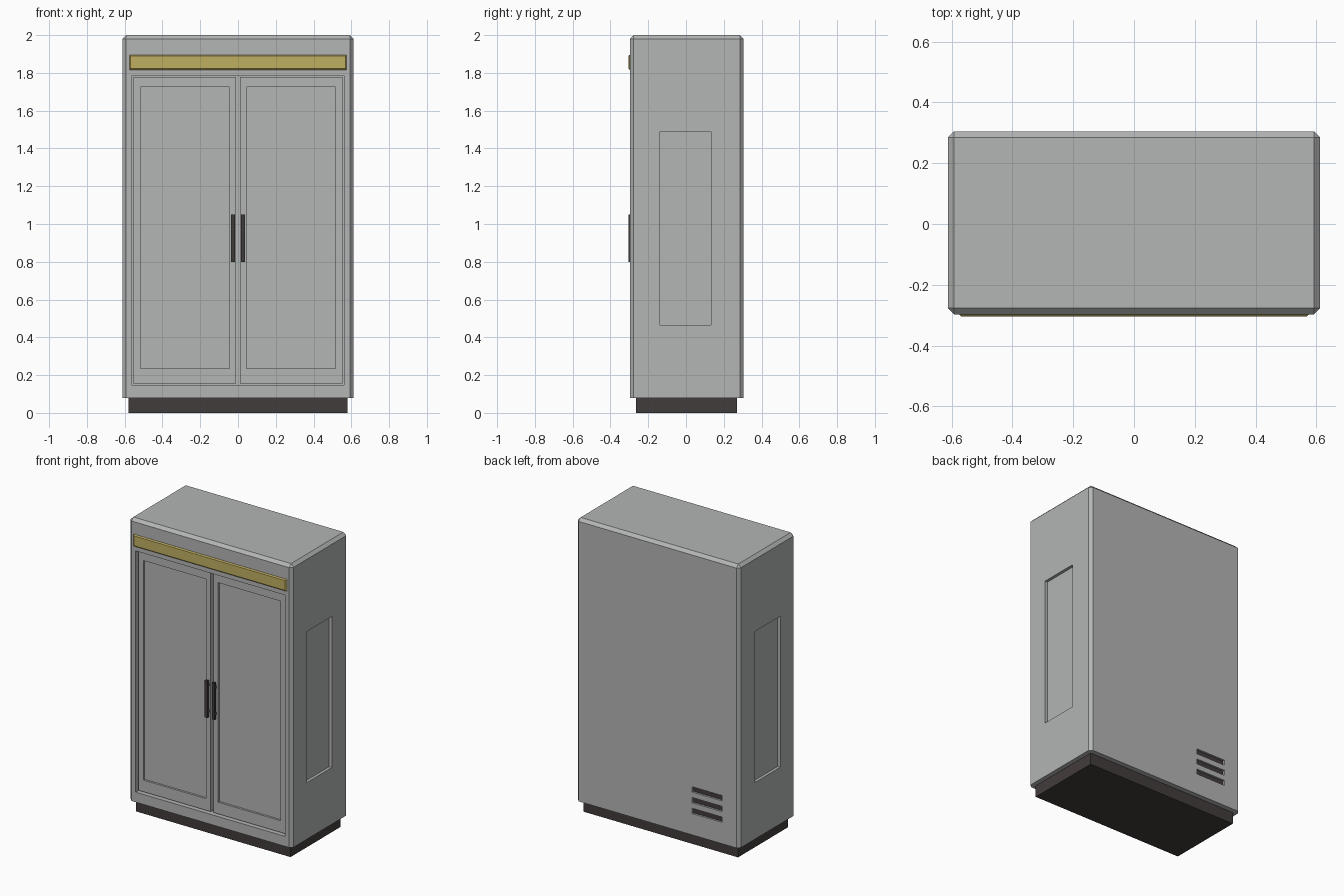
import bpy
import bmesh
from mathutils import Vector

if "Cube" in bpy.data.objects:
    bpy.data.objects.remove(bpy.data.objects["Cube"])


def material(name, colour):
    mat = bpy.data.materials.new(name)
    mat.use_nodes = True
    mat.diffuse_color = (*colour, 1)
    mat.node_tree.nodes["Principled BSDF"].inputs["Base Color"].default_value = (*colour, 1)
    return mat


GREY = material("cabinet grey", (0.45, 0.465, 0.455))
DARK = material("dark trim", (0.055, 0.045, 0.045))
GOLD = material("sign yellow", (0.53, 0.43, 0.12))


def box(name, x, y, z, mat, bevel=0, keep=None):
    """Box from (min, max) ranges; bevels the edges that pass keep(edge)."""
    bm = bmesh.new()
    bmesh.ops.create_cube(bm, size=1)
    low, high = (Vector(c) for c in zip(x, y, z))
    for v in bm.verts:
        v.co = [(low[i] + high[i]) / 2 + v.co[i] * (high[i] - low[i]) for i in range(3)]
    if bevel:
        edges = [e for e in bm.edges if keep is None or keep(e)]
        bmesh.ops.bevel(bm, geom=edges, offset=bevel, segments=1, affect='EDGES')
    mesh = bpy.data.meshes.new(name)
    bm.to_mesh(mesh)
    bm.free()
    mesh.materials.append(mat)
    obj = bpy.data.objects.new(name, mesh)
    bpy.context.collection.objects.link(obj)
    return obj


def cut(target, x, y, z):
    """Carve a box-shaped recess out of target."""
    cutter = box("cutter", x, y, z, GREY)
    cutter.hide_render = True
    mod = target.modifiers.new("recess", 'BOOLEAN')
    mod.operation, mod.solver, mod.object = 'DIFFERENCE', 'EXACT', cutter
    bpy.context.view_layer.objects.active = target
    bpy.ops.object.modifier_apply(modifier=mod.name)
    bpy.data.objects.remove(cutter)


FRONT, BACK, SIDE, FLOOR = -0.297, 0.305, 0.612, 0.08
DOOR_FRONT = FRONT + 0.018

# Cabinet shell, chamfered everywhere but the bottom rim
body = box("cabinet_body", (-SIDE, SIDE), (FRONT, BACK), (FLOOR, 2), GREY, 0.02,
           lambda e: max(v.co.z for v in e.verts) > 1)
cut(body, (-0.56, 0.56), (FRONT - 0.1, FRONT + 0.05), (0.148, 1.785))

# Recessed side panels
for s in (-1, 1):
    cut(body, sorted((s * (SIDE - 0.02), s * (SIDE + 0.1))), (-0.137, 0.133), (0.465, 1.49))

# Rear vent slots with dark backing
for i in range(3):
    z = 0.225 + i * 0.073
    cut(body, (-0.483, -0.26), (BACK - 0.02, BACK + 0.1), (z, z + 0.036))
    box(f"vent_backing_{i + 1}", (-0.483, -0.26), (BACK - 0.021, BACK - 0.013),
        (z, z + 0.036), DARK)

# Plinth
box("plinth", (-0.58, 0.58), (-0.265, 0.27), (0, FLOOR + 0.02), DARK)

# Doors with sunken panels and bar handles
for side, s in (("right", -1), ("left", 1)):
    def span(a, b):
        return sorted((s * a, s * b))

    door = box(f"{side}_door", span(0.01, 0.553), (DOOR_FRONT, FRONT + 0.055),
               (0.156, 1.778), GREY)
    cut(door, span(0.045, 0.515), (FRONT - 0.1, DOOR_FRONT + 0.014), (0.235, 1.725))
    box(f"{side}_handle_bar", span(0.017, 0.038), (-0.305, -0.289), (0.80, 1.05), DARK)
    for end, z in (("lower", 0.825), ("upper", 1.005)):
        box(f"{side}_handle_{end}_post", span(0.02, 0.035), (-0.291, DOOR_FRONT + 0.004),
            (z, z + 0.02), DARK)

# Header sign with chamfered front rim
box("header_sign", (-0.575, 0.575), (-0.305, FRONT + 0.005), (1.815, 1.896), GOLD, 0.007,
    lambda e: all(v.co.y < -0.3 for v in e.verts))
